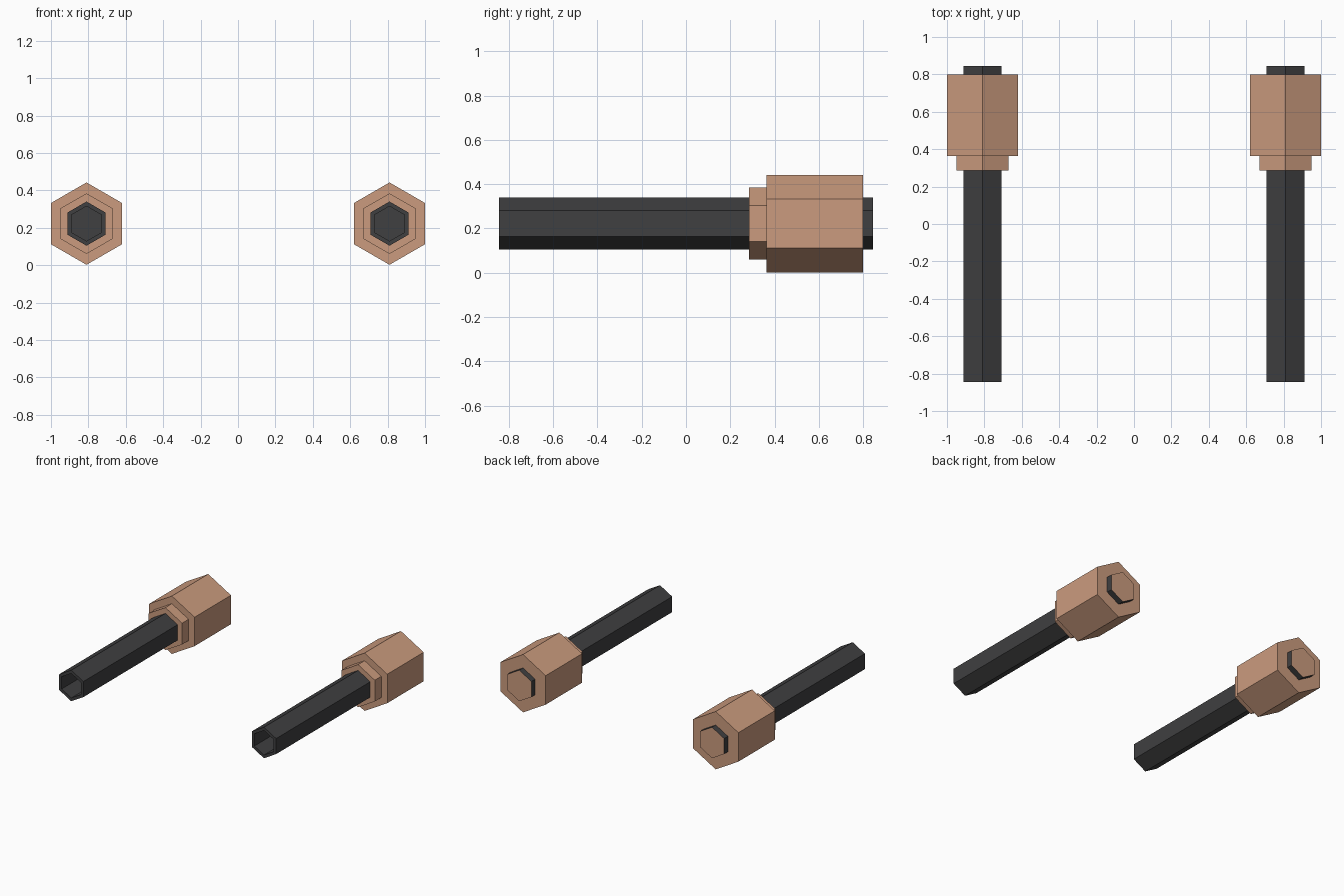
import bpy, bmesh
from math import sin, cos, pi

if "Cube" in bpy.data.objects:
    bpy.data.objects.remove(bpy.data.objects["Cube"])

CX, CZ = 0.81, 0.222


def material(name, rgb):
    m = bpy.data.materials.new(name)
    m.diffuse_color = (*rgb, 1)
    m.use_nodes = True
    m.node_tree.nodes["Principled BSDF"].inputs["Base Color"].default_value = m.diffuse_color
    return m


DARK = material("dark_metal", (0.05, 0.05, 0.052))
COPPER = material("copper", (0.60, 0.33, 0.21))


def hex_loft(name, x, profile, mats, closed=False, end_mat=0):
    """Sweep (radius, y) points around y as a six-sided part."""
    bm = bmesh.new()
    rings = [[bm.verts.new((x + r * sin(i * pi / 3), y, CZ + r * cos(i * pi / 3)))
              for i in range(6)] for r, y in profile]
    pairs = list(zip(rings, rings[1:]))
    if closed:
        pairs.append((rings[-1], rings[0]))
    for a, b in pairs:
        for i in range(6):
            j = (i + 1) % 6
            bm.faces.new((a[i], a[j], b[j], b[i]))
    if not closed:
        bm.faces.new(rings[0]).material_index = end_mat
        bm.faces.new(rings[-1])
    bmesh.ops.recalc_face_normals(bm, faces=bm.faces)
    me = bpy.data.meshes.new(name)
    bm.to_mesh(me)
    bm.free()
    for m in mats:
        me.materials.append(m)
    ob = bpy.data.objects.new(name, me)
    bpy.context.collection.objects.link(ob)


for side, x in (("left", -CX), ("right", CX)):
    # hollow barrel: copper rear face, bore open at the front
    hex_loft(side + "_barrel", x,
             [(0.118, 0.845), (0.118, -0.845), (0.093, -0.845), (0.093, 0.78)],
             (DARK, COPPER), end_mat=1)
    # stepped hexagonal sleeve around the rear of the barrel
    hex_loft(side + "_sleeve", x,
             [(0.117, 0.285), (0.162, 0.285), (0.162, 0.363),
              (0.22, 0.363), (0.22, 0.80), (0.117, 0.80)],
             (COPPER,), closed=True)
